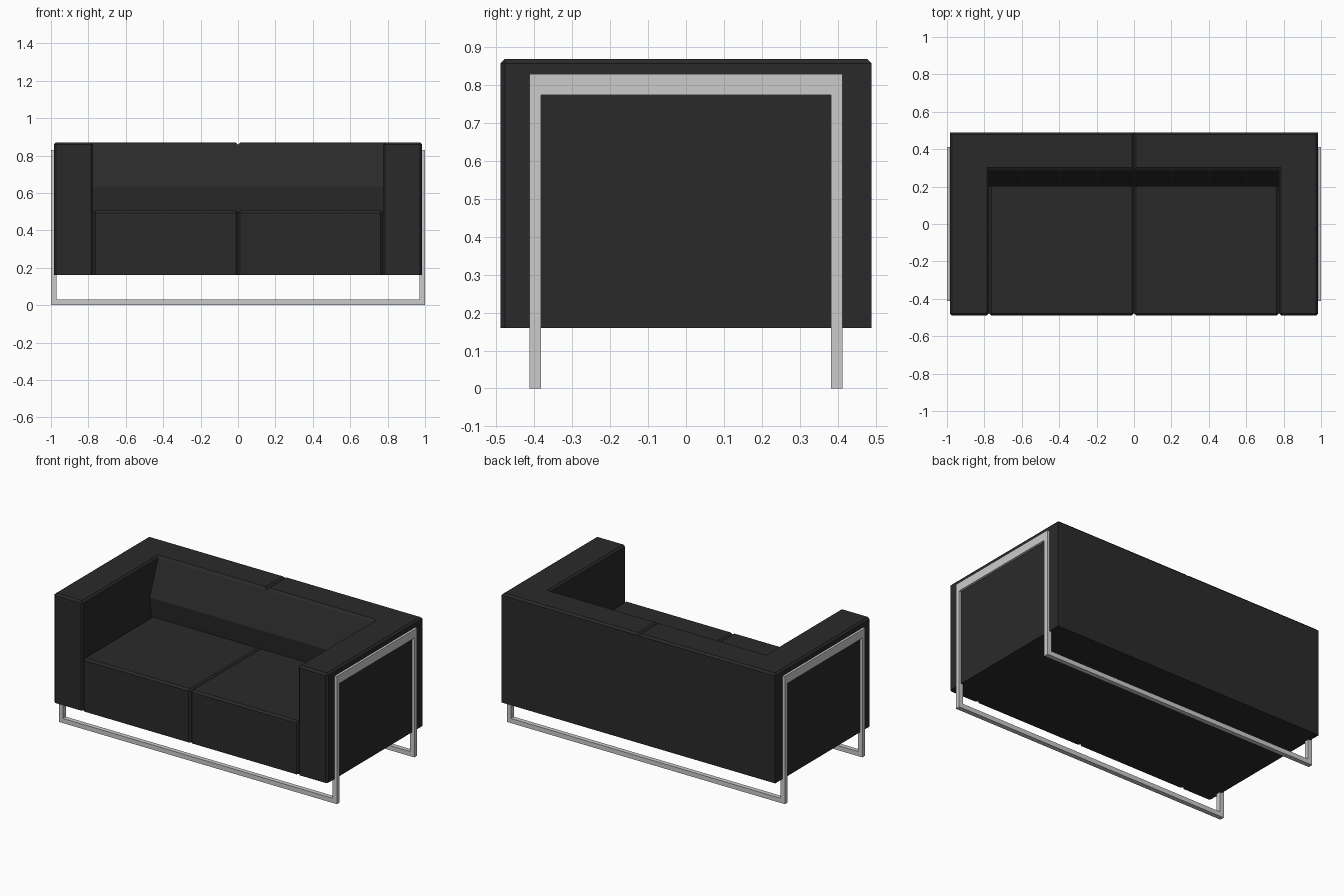
import bpy, bmesh

if "Cube" in bpy.data.objects:
    bpy.data.objects.remove(bpy.data.objects["Cube"])

dark = bpy.data.materials.new("dark_upholstery")
dark.diffuse_color = (0.023, 0.023, 0.023, 1)
dark.use_nodes = True
dark.node_tree.nodes["Principled BSDF"].inputs["Base Color"].default_value = dark.diffuse_color

ARM_OUT, ARM_IN = 0.985, 0.775
FRONT, BACK = -0.49, 0.49
BASE, TOP, SEAT = 0.16, 0.87, 0.505
CHAMFER = 0.012


def finish(bm, name, mat=None, mirror=False):
    bmesh.ops.recalc_face_normals(bm, faces=bm.faces[:])
    mesh = bpy.data.meshes.new(name)
    bm.to_mesh(mesh)
    bm.free()
    obj = bpy.data.objects.new(name, mesh)
    bpy.context.collection.objects.link(obj)
    if mat:
        mesh.materials.append(mat)
    if mirror:
        mod = obj.modifiers.new("mirror", 'MIRROR')
        mod.use_mirror_merge = False
    return obj


def add_box(bm, lo, hi):
    verts = bmesh.ops.create_cube(bm, size=1)["verts"]
    for v in verts:
        for i in range(3):
            v.co[i] = lo[i] if v.co[i] < 0 else hi[i]


def chamfer(bm, test):
    edges = [e for e in bm.edges if test(e.verts[0].co, e.verts[1].co)]
    bmesh.ops.bevel(bm, geom=edges, offset=CHAMFER, segments=1,
                    affect='EDGES', profile=0.5)


def both(a, b, axis, value):
    return abs(a[axis] - value) < 1e-4 and abs(b[axis] - value) < 1e-4


# Arm and back: L-shaped outline stacked in levels, with a bulging backrest
bm = bmesh.new()
rings = []
for z, inner in ((BASE, 0.26), (0.635, 0.20), (TOP, 0.29)):
    outline = [(0, BACK), (ARM_OUT, BACK), (ARM_OUT, FRONT),
               (ARM_IN, FRONT), (ARM_IN, inner), (0, inner)]
    rings.append([bm.verts.new((x, y, z)) for x, y in outline])
for low, high in zip(rings, rings[1:]):
    for i in range(6):
        j = (i + 1) % 6
        bm.faces.new((low[i], low[j], high[j], high[i]))
bm.faces.new(rings[0])
bm.faces.new(rings[-1])
# merge the level lines on the flat outer sides
bmesh.ops.dissolve_limit(bm, angle_limit=0.01, verts=bm.verts[:], edges=bm.edges[:])
chamfer(bm, lambda a, b: both(a, b, 2, TOP)
        or (both(a, b, 1, FRONT) and abs(a.x - b.x) < 1e-4))
finish(bm, "arm_and_back", dark, mirror=True)

# Seat cushions
bm = bmesh.new()
add_box(bm, (0, FRONT, BASE), (ARM_IN, 0.30, SEAT))
chamfer(bm, lambda a, b: both(a, b, 2, SEAT)
        or (both(a, b, 1, FRONT) and abs(a.x - b.x) < 1e-4))
finish(bm, "seat_cushion", dark, mirror=True)

# Metal frame: side hoops with a deep top rail
T = 0.03
LEG = 0.413
bm = bmesh.new()
for y in (-LEG, LEG - T):
    add_box(bm, (1 - T, y, 0), (1, y + T, 0.83))
add_box(bm, (1 - T, -LEG + T, 0.775), (1, LEG - T, 0.83))
finish(bm, "side_frame", mirror=True)

# Floor rails joining the two sides
bm = bmesh.new()
for y in (-LEG, LEG - T):
    add_box(bm, (-1 + T, y, 0), (1 - T, y + T, T))
finish(bm, "floor_rails")
